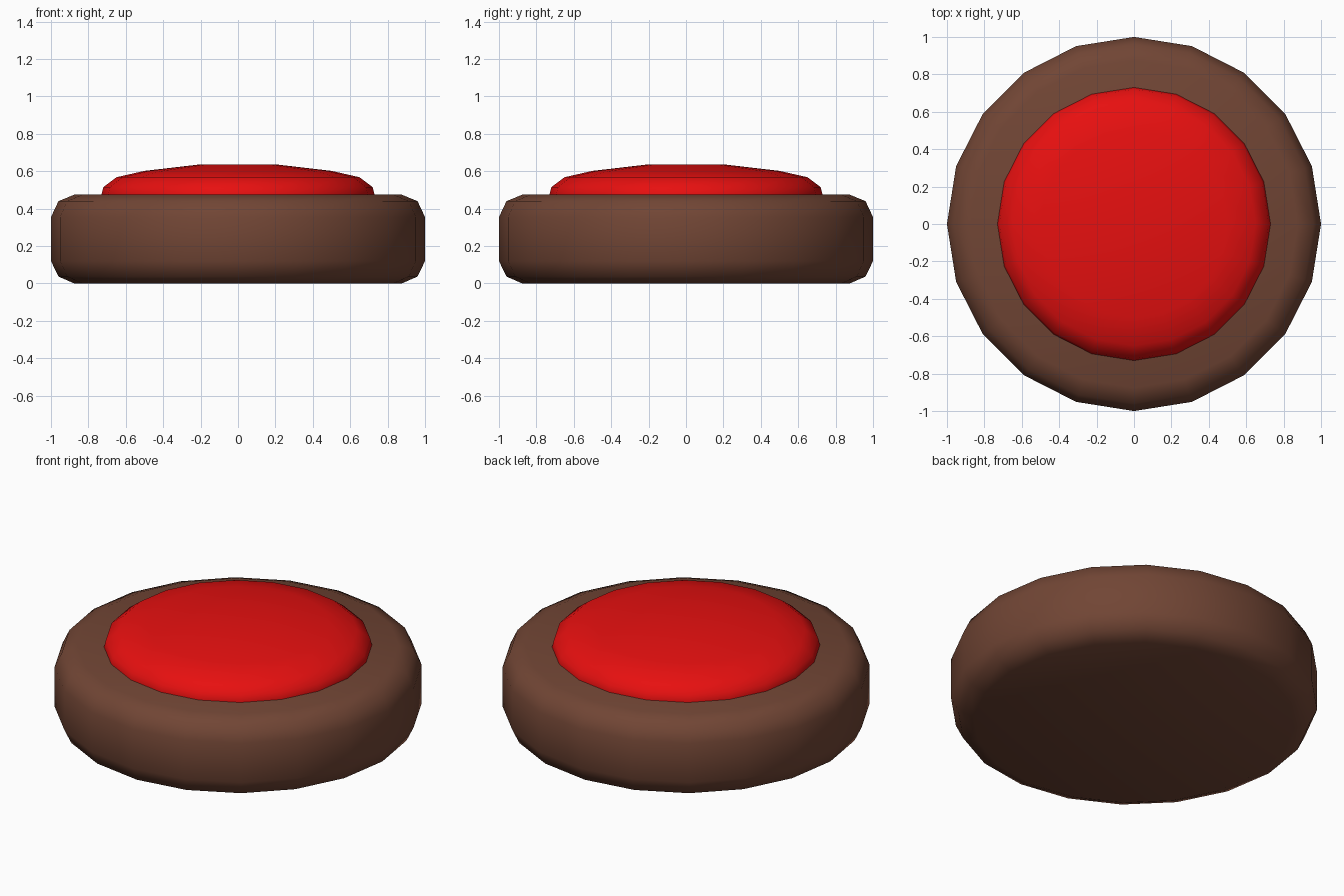
import bpy, bmesh, math

if "Cube" in bpy.data.objects:
    bpy.data.objects.remove(bpy.data.objects["Cube"])

SIDES = 20


def material(name, rgb):
    m = bpy.data.materials.new(name)
    m.diffuse_color = (*rgb, 1.0)
    m.use_nodes = True
    m.node_tree.nodes["Principled BSDF"].inputs["Base Color"].default_value = m.diffuse_color
    return m


def lathe(name, profile, mat):
    """Closed solid of revolution from (radius, z) points, bottom to top."""
    bm = bmesh.new()
    rings = [[bm.verts.new((r * math.cos(i * math.tau / SIDES),
                            r * math.sin(i * math.tau / SIDES), z))
              for i in range(SIDES)] for r, z in profile]
    for low, high in zip(rings, rings[1:]):
        for i in range(SIDES):
            j = (i + 1) % SIDES
            bm.faces.new((low[i], low[j], high[j], high[i]))
    bm.faces.new(rings[0][::-1])
    bm.faces.new(rings[-1])
    for f in bm.faces:
        f.smooth = True
    mesh = bpy.data.meshes.new(name)
    bm.to_mesh(mesh)
    bm.free()
    mesh.materials.append(mat)
    obj = bpy.data.objects.new(name, mesh)
    bpy.context.collection.objects.link(obj)
    return obj


brown = material("brown", (0.165, 0.060, 0.035))
red = material("red", (0.80, 0.005, 0.005))

# Round housing with rounded rims
lathe("housing", [(0.875, 0.0), (0.96, 0.037), (1.0, 0.12),
                  (1.0, 0.355), (0.96, 0.44), (0.875, 0.475)], brown)

# Domed push button, seated slightly into the housing
lathe("button", [(0.73, 0.46), (0.73, 0.475), (0.72, 0.515), (0.65, 0.568),
                 (0.50, 0.602), (0.20, 0.637)], red)
